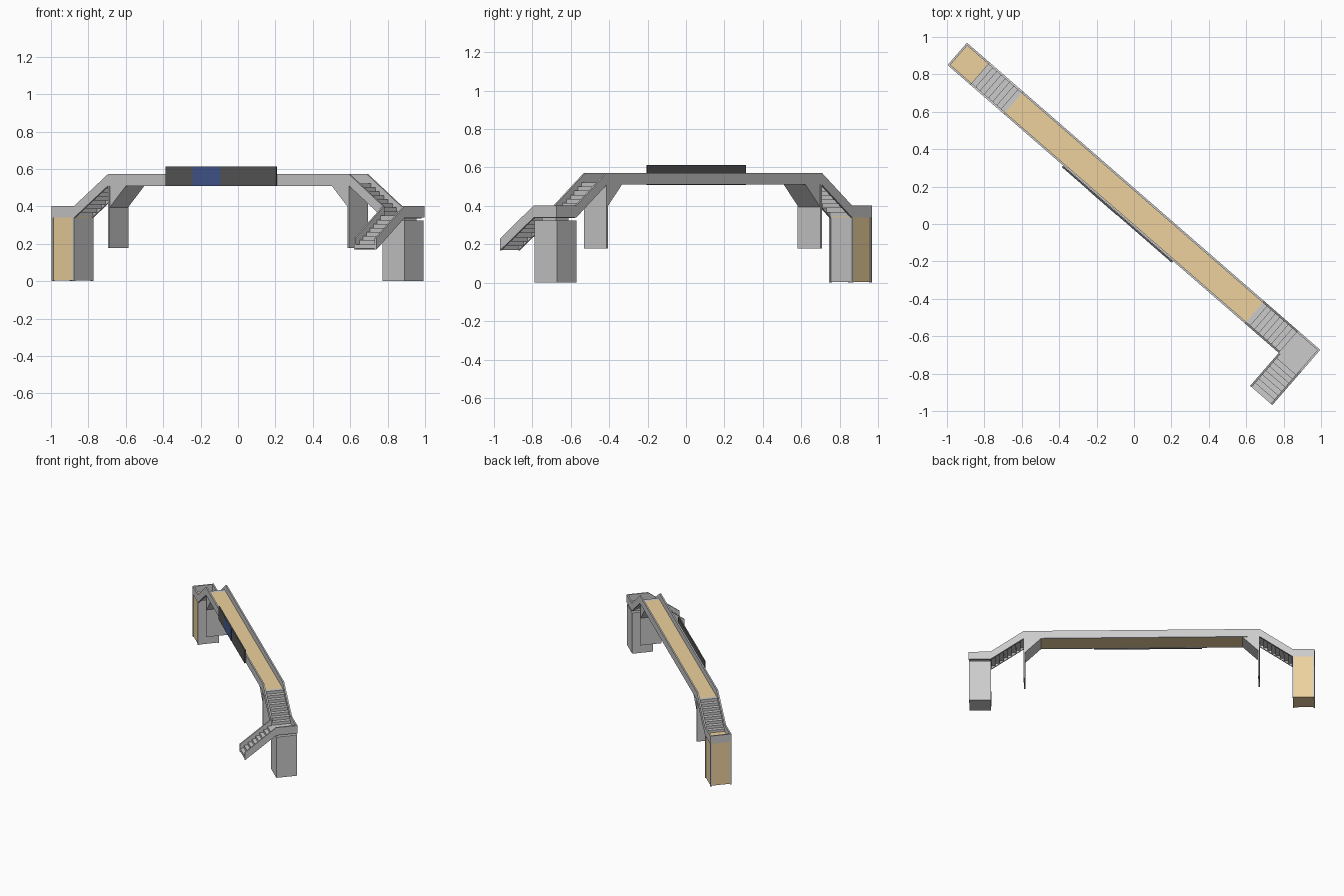
import bpy, bmesh, math
from mathutils import Matrix

if "Cube" in bpy.data.objects:
    bpy.data.objects.remove(bpy.data.objects["Cube"])

TURN = Matrix.Translation((0.003, -0.006, 0)) @ Matrix.Rotation(math.radians(-41), 4, 'Z')
T0, T1 = -0.01, 0.148            # bridge width
S = (-1.316, -1.156, -0.917, 0.79, 1.03, 1.187)   # breaks along the bridge
LOW, HIGH, END = 0.34, 0.51, -0.243
RAIL, TH = 0.062, 0.011


def material(name, col):
    m = bpy.data.materials.new(name)
    m.diffuse_color = (*col, 1)
    m.use_nodes = True
    m.node_tree.nodes["Principled BSDF"].inputs["Base Color"].default_value = m.diffuse_color
    return m


TAN = material("tan", (0.85, 0.64, 0.34))
DARK = material("dark", (0.1, 0.1, 0.1))
BLUE = material("blue", (0.06, 0.1, 0.28))


def prism(name, pts, a, b, along='t', mat=None):
    """Extrude a (run, z) outline from a to b across the bridge ('t') or along it ('s')."""
    bm = bmesh.new()
    put = (lambda p, d: (p[0], d, p[1])) if along == 't' else (lambda p, d: (d, p[0], p[1]))
    face = bm.faces.new([bm.verts.new(put(p, a)) for p in pts])
    ext = bmesh.ops.extrude_face_region(bm, geom=[face])
    vec = (0, b - a, 0) if along == 't' else (b - a, 0, 0)
    bmesh.ops.translate(bm, vec=vec, verts=[g for g in ext['geom'] if isinstance(g, bmesh.types.BMVert)])
    bmesh.ops.recalc_face_normals(bm, faces=bm.faces)
    bm.transform(TURN)
    me = bpy.data.meshes.new(name)
    bm.to_mesh(me)
    bm.free()
    ob = bpy.data.objects.new(name, me)
    bpy.context.collection.objects.link(ob)
    if mat:
        me.materials.append(mat)
    return ob


def box(name, s0, s1, t0, t1, z0, z1, mat=None):
    return prism(name, [(s0, z0), (s1, z0), (s1, z1), (s0, z1)], t0, t1, 't', mat)


def band(name, line, a, b, along='t'):
    """Railing of constant height above a bottom line."""
    prism(name, line + [(x, z + RAIL) for x, z in reversed(line)], a, b, along)


def stairs(name, x0, x1, z0, z1, a, b, along='t', n=8):
    """Thin zigzag flight climbing from (x0, z0) to (x1, z1)."""
    dx, dz, k = (x1 - x0) / n, (z1 - z0) / n, 0.005
    top = []
    for i in range(n):
        top += [(x0 + i * dx, z0 + i * dz), (x0 + i * dx, z0 + (i + 1) * dz)]
    top.append((x1, z1))
    sx = k if dx > 0 else -k
    low = [(x + sx, z - k) for x, z in top]
    prism(name, top + low[::-1], a, b, along)


# railings following landings, flights and deck
line = [(S[0], LOW), (S[1], LOW), (S[2], HIGH), (S[3], HIGH), (S[4], LOW)]
band("front_railing", line, T0, T0 + TH)
band("back_railing", line + [(S[5], LOW)], T1 - TH, T1)
box("left_end_railing", S[0], S[0] + TH, T0, T1, LOW, LOW + RAIL)
side = [(T0, LOW), (END, LOW - 0.172)]
band("lower_stair_inner_railing", side, S[4], S[4] + TH, 's')
band("lower_stair_outer_railing", [(T1, LOW)] + side, S[5] - TH, S[5], 's')

# deck and landings
i0, i1 = T0 + TH, T1 - TH
box("deck", S[2], S[3], i0, i1, HIGH, HIGH + 0.012, TAN)
box("left_landing", S[0] + TH, S[1], i0, i1, LOW, LOW + 0.012, TAN)
box("right_landing", S[4], S[5] - TH, T0, i1, LOW - 0.004, LOW + 0.01)

# flights of steps
stairs("left_stairs", S[1], S[2], LOW + 0.01, HIGH + 0.012, i0, i1)
stairs("right_stairs", S[4], S[3], LOW + 0.01, HIGH + 0.012, i0, i1)
stairs("lower_stairs", END, T0, LOW - 0.165, LOW + 0.01, S[4] + TH, S[5] - TH, 's')

# left tower: tan cladding, corner posts, grey inner face
box("left_tower", S[0] + 0.004, S[1] - 0.004, T0 + 0.004, T1 - 0.004, 0.004, LOW, TAN)
box("left_tower_inner_panel", S[1] - 0.005, S[1] - 0.001, T0 + 0.004, T1 - 0.004, 0.004, LOW)
for s in (S[0], S[1] - TH):
    for t in (T0, T1 - TH):
        box("left_tower_post", s, s + TH, t, t + TH, 0, LOW)

# right tower, with a small gap below the landing
box("right_tower", S[4] - 0.003, S[5] - 0.003, T0 + 0.002, T1 - 0.002, 0, 0.325)
box("right_tower_cap", S[4] + 0.03, S[5] - 0.03, T0 + 0.03, T1 - 0.03, 0.325, LOW - 0.004)

# hanging support panels with wedge braces under the deck ends
for side_name, s, d in (("left", S[2], 1), ("right", S[3], -1)):
    a, b = sorted((s, s + d * 0.01))
    box(side_name + "_support", a, b, T0, T1, 0.178, HIGH)
    prism(side_name + "_brace", [(s + d * 0.01, HIGH), (s + d * 0.125, HIGH), (s + d * 0.01, 0.395)],
          T0 + 0.004, T1 - 0.004)

# sign board on the front side
box("sign_board", -0.498, 0.282, T0 - 0.011, T0 - 0.001, 0.508, 0.612, DARK)
box("sign_panel", -0.307, -0.109, T0 - 0.0125, T0 - 0.011, 0.509, 0.611, BLUE)
